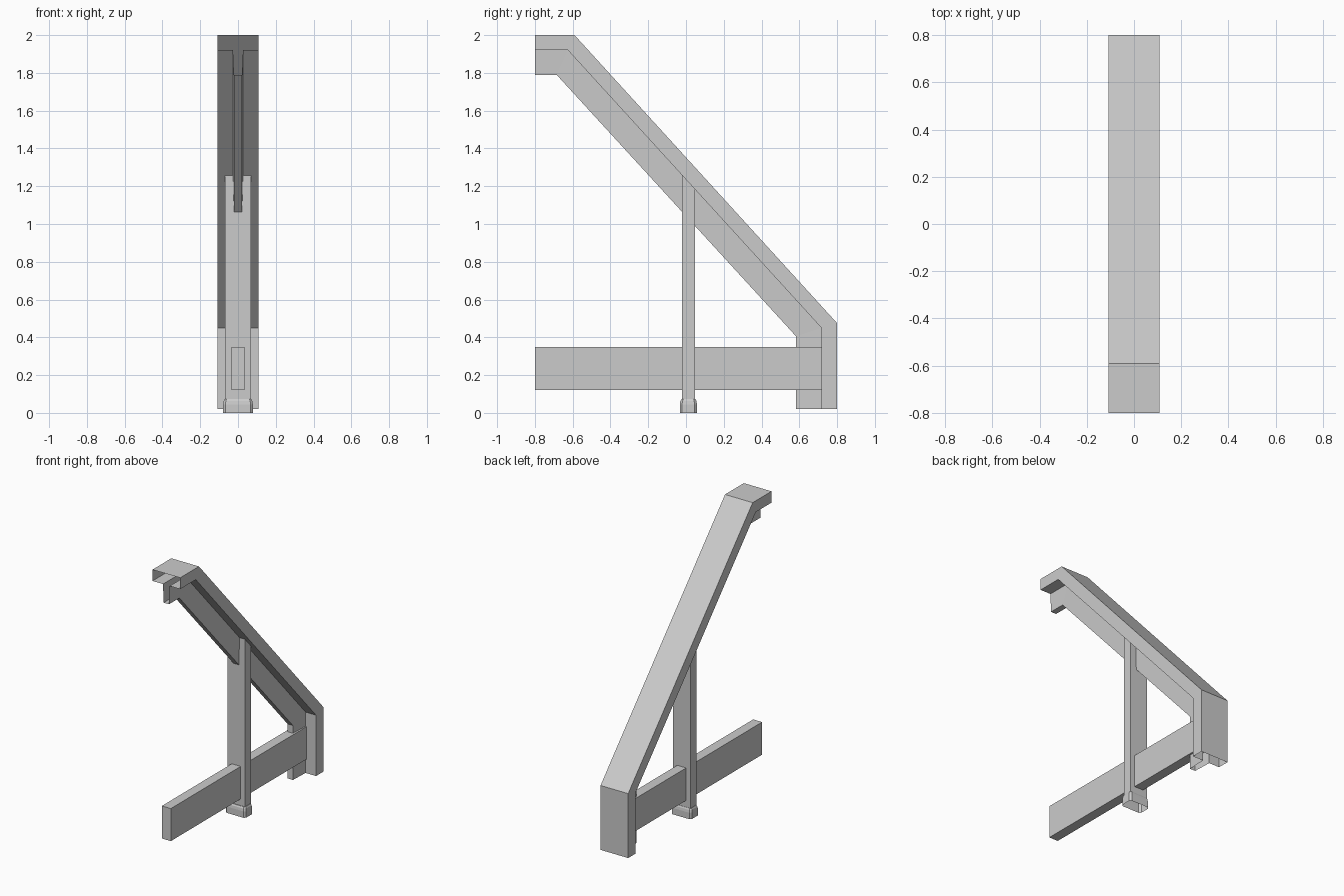
import bpy
import bmesh

cube = bpy.data.objects.get("Cube")
if cube:
    bpy.data.objects.remove(cube, do_unlink=True)

grey = bpy.data.materials.new("plain grey")
grey.use_nodes = True
COLOUR = (0.6, 0.6, 0.6, 1)
grey.diffuse_color = COLOUR
grey.node_tree.nodes["Principled BSDF"].inputs["Base Color"].default_value = COLOUR


def loft(name, rings, cap_start=False, cap_end=False):
    """Join matching closed rings of points, with optional end caps."""
    bm = bmesh.new()
    loops = [[bm.verts.new(p) for p in ring] for ring in rings]
    count = len(loops[0])
    for a, b in zip(loops, loops[1:]):
        for i in range(count):
            j = (i + 1) % count
            bm.faces.new((a[i], a[j], b[j], b[i]))
    if cap_start:
        bm.faces.new(loops[0])
    if cap_end:
        bm.faces.new(loops[-1])
    bmesh.ops.recalc_face_normals(bm, faces=bm.faces[:])
    mesh = bpy.data.meshes.new(name)
    bm.to_mesh(mesh)
    bm.free()
    mesh.materials.append(grey)
    obj = bpy.data.objects.new(name, mesh)
    bpy.context.collection.objects.link(obj)
    return obj


def rect(hx, y0, y1, z0, z1=None):
    """Rectangle across the post; z1 slopes its back edge."""
    z1 = z0 if z1 is None else z1
    return [(-hx, y0, z0), (hx, y0, z0), (hx, y1, z1), (-hx, y1, z1)]


def clipped_rect(hx, y0, y1, z, c):
    """Rectangle with cut corners."""
    return [(-hx + c, y0, z), (hx - c, y0, z), (hx, y0 + c, z), (hx, y1 - c, z),
            (hx - c, y1, z), (-hx + c, y1, z), (-hx, y1 - c, z), (-hx, y0 + c, z)]


# Bent T-section beam, open at both ends: (y, z) paths of the flange and web edges
outer = [(-0.8, 2.0), (-0.59, 2.0), (0.8, 0.475), (0.8, 0.02)]
inner = [(-0.8, 1.92), (-0.625, 1.92), (0.717, 0.45), (0.717, 0.02)]
tip = [(-0.8, 1.79), (-0.685, 1.79), (0.583, 0.405), (0.583, 0.02)]
half = [(0.108, outer), (0.108, inner), (0.026, inner), (0.021, tip)]
profile = half + [(-x, path) for x, path in reversed(half)]
loft("bent_t_beam", [[(x, *path[i]) for x, path in profile] for i in range(4)])

# Horizontal bar
loft("lower_bar", [rect(0.035, -0.8, 0.717, z) for z in (0.12, 0.35)], True, True)

# Upright post, top cut along the underside of the flange
loft("upright_post", [rect(0.068, -0.02, 0.048, 0.07),
                      rect(0.068, -0.02, 0.048, 1.258, 1.183)], False, True)

# Hollow foot, open underneath
loft("foot", [clipped_rect(0.079, -0.033, 0.058, 0.0, 0.012),
              clipped_rect(0.079, -0.033, 0.058, 0.045, 0.012),
              clipped_rect(0.076, -0.03, 0.055, 0.063, 0.012),
              clipped_rect(0.071, -0.024, 0.05, 0.073, 0.01)], False, True)
